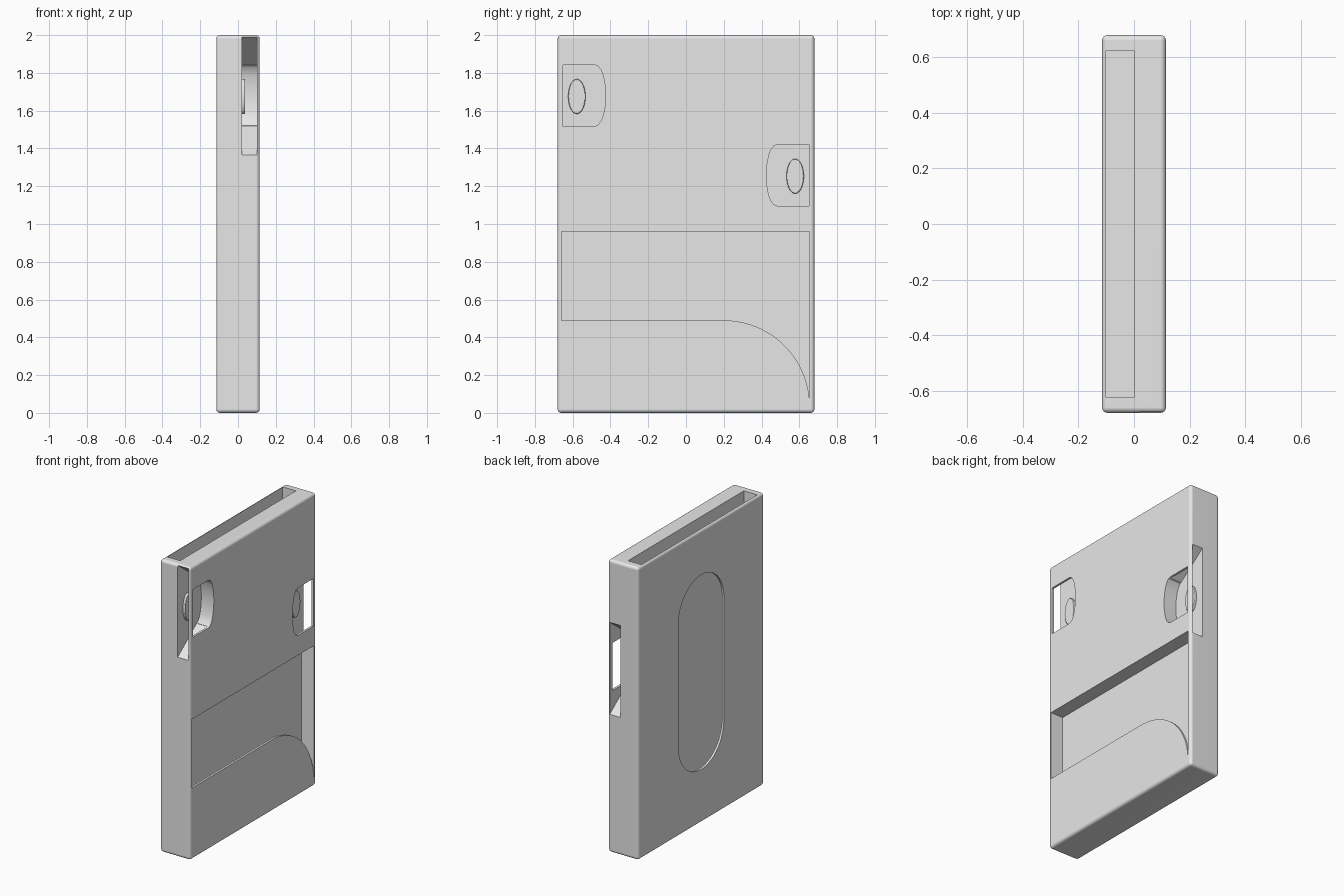
import bpy, bmesh, math

cube = bpy.data.objects.get("Cube")
if cube:
    bpy.data.objects.remove(cube, do_unlink=True)

grey = bpy.data.materials.new("plain_grey")
grey.use_nodes = True
GREY = (0.8, 0.8, 0.8, 1)
grey.diffuse_color = GREY
grey.node_tree.nodes["Principled BSDF"].inputs["Base Color"].default_value = GREY


def prism(name, outline, x0, x1):
    """Extrude a (y, z) outline along x."""
    bm = bmesh.new()
    face = bm.faces.new([bm.verts.new((x0, y, z)) for y, z in outline])
    out = bmesh.ops.extrude_face_region(bm, geom=[face])
    verts = [v for v in out["geom"] if isinstance(v, bmesh.types.BMVert)]
    bmesh.ops.translate(bm, verts=verts, vec=(x1 - x0, 0, 0))
    bmesh.ops.recalc_face_normals(bm, faces=bm.faces)
    mesh = bpy.data.meshes.new(name)
    bm.to_mesh(mesh)
    bm.free()
    obj = bpy.data.objects.new(name, mesh)
    bpy.context.collection.objects.link(obj)
    mesh.materials.append(grey)
    return obj


def rect(y0, y1, z0, z1):
    return [(y0, z0), (y1, z0), (y1, z1), (y0, z1)]


def arc(cy, cz, ry, rz, a0, a1, n):
    angles = [math.radians(a0 + (a1 - a0) * i / n) for i in range(n + 1)]
    return [(cy + ry * math.cos(a), cz + rz * math.sin(a)) for a in angles]


def apply(obj, kind, **settings):
    mod = obj.modifiers.new(kind.lower(), kind)
    for key, value in settings.items():
        setattr(mod, key, value)
    bpy.context.view_layer.objects.active = obj
    bpy.ops.object.modifier_apply(modifier=mod.name)


def cut(outline, x0, x1):
    cutter = prism("cutter", outline, x0, x1)
    cutter.hide_render = True
    apply(body, "BOOLEAN", object=cutter, operation="DIFFERENCE", solver="EXACT")
    bpy.data.objects.remove(cutter, do_unlink=True)


def finish(obj):
    bpy.ops.object.select_all(action="DESELECT")
    obj.select_set(True)
    bpy.context.view_layer.objects.active = obj
    bpy.ops.object.shade_smooth_by_angle(angle=math.radians(28))
    apply(obj, "WEIGHTED_NORMAL", keep_sharp=True)


# Rounded case
body = prism("case_body", rect(-0.68, 0.68, 0, 2), -0.115, 0.115)
apply(body, "BEVEL", width=0.02, segments=4)

# Card compartment, open at the top, with a rounded thumb opening
cut(rect(-0.625, 0.625, 0.05, 2.1), -0.1, 0.0)
cut(arc(0, 1.45, 0.245, 0.245, 0, 180, 24) + arc(0, 0.61, 0.245, 0.245, 180, 360, 24), -0.2, -0.05)

# Lower pocket behind a thin wall with a curved opening
cut(rect(-0.66, 0.655, 0.05, 0.96), 0.02, 0.1)
cut([(-0.66, 0.96), (-0.66, 0.49)] + arc(0.2, 0.035, 0.455, 0.455, 90, 3, 24) + [(0.655, 0.96)], 0.06, 0.2)

# Two strap openings: flared side slot, curved window and raised button
HALF_WINDOW = [(-0.65, 0.163), (-0.485, 0.163), (-0.465, 0.155), (-0.45, 0.135),
               (-0.44, 0.11), (-0.432, 0.075), (-0.427, 0.04)]
WINDOW = HALF_WINDOW + [(-0.425, 0)] + [(y, -z) for y, z in reversed(HALF_WINDOW)]
FLARE = [(-0.7, 0.329), (-0.475, 0.161), (-0.475, -0.161), (-0.7, -0.329)]
for name, side, height in (("front", 1, 1.68), ("back", -1, 1.258)):
    def place(outline):
        return [(y * side, z + height) for y, z in outline]
    cut(place(FLARE), 0.02, 0.1)
    cut(place(WINDOW), 0.0205, 0.2)
    button = prism(name + "_button", place(arc(-0.578, -0.005, 0.046, 0.092, 0, 352.5, 47)), 0.015, 0.037)
    apply(button, "BEVEL", width=0.006, segments=3, limit_method="ANGLE")
    finish(button)

finish(body)
